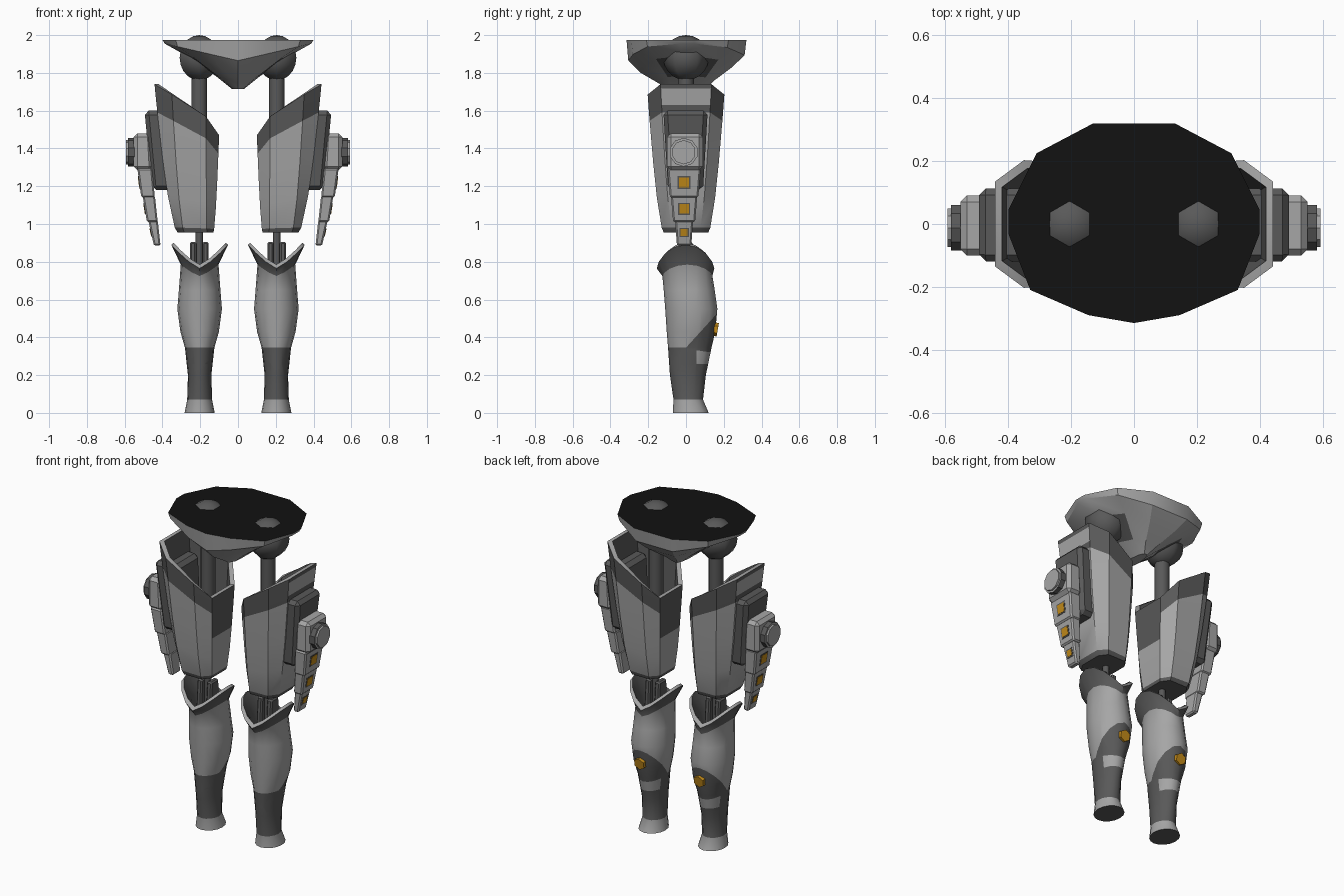
import bpy, bmesh, math
from mathutils import Vector, Matrix

if "Cube" in bpy.data.objects:
    bpy.data.objects.remove(bpy.data.objects["Cube"])


def material(name, rgb):
    m = bpy.data.materials.new(name)
    m.diffuse_color = (*rgb, 1)
    m.use_nodes = True
    m.node_tree.nodes["Principled BSDF"].inputs["Base Color"].default_value = m.diffuse_color
    return m


MATS = [material("light grey", (0.38, 0.38, 0.38)), material("dark grey", (0.10, 0.10, 0.10)),
        material("black", (0.006, 0.006, 0.006)), material("orange", (0.55, 0.26, 0.01))]
LIGHT, DARK, BLACK, ORANGE = range(4)


def finish(name, bm, mirror=True, angle=35):
    """Turn a bmesh into a shaded object, optionally mirrored across x."""
    bmesh.ops.recalc_face_normals(bm, faces=bm.faces[:])
    me = bpy.data.meshes.new(name)
    bm.to_mesh(me)
    bm.free()
    for m in MATS:
        me.materials.append(m)
    ob = bpy.data.objects.new(name, me)
    bpy.context.collection.objects.link(ob)
    bpy.ops.object.select_all(action='DESELECT')
    ob.select_set(True)
    bpy.context.view_layer.objects.active = ob
    bpy.ops.object.shade_smooth_by_angle(angle=math.radians(angle))
    if mirror:
        ob.modifiers.new("mirror", 'MIRROR').use_mirror_merge = False
    return ob


def loft(rings, colours, caps=(DARK, DARK)):
    """Skin rings of equal length; colours[i] paints band i."""
    bm = bmesh.new()
    vs = [[bm.verts.new(p) for p in r] for r in rings]
    n = len(rings[0])
    for i, c in enumerate(colours):
        for j in range(n):
            k = (j + 1) % n
            bm.faces.new((vs[i][j], vs[i][k], vs[i + 1][k], vs[i + 1][j])).material_index = c
    bm.faces.new(vs[0]).material_index = caps[0]
    bm.faces.new(vs[-1]).material_index = caps[1]
    return bm


def cylinder(name, r, p, q, sides=12, mat=DARK, cap=None):
    p, q = Vector(p), Vector(q)
    bm = bmesh.new()
    rot = (q - p).to_track_quat('Z', 'Y').to_matrix().to_4x4()
    bmesh.ops.create_cone(bm, cap_ends=True, segments=sides, radius1=r, radius2=r,
                          depth=(q - p).length, matrix=Matrix.Translation((p + q) / 2) @ rot)
    for f in bm.faces:
        f.material_index = cap if cap is not None and len(f.verts) > 4 else mat
    return finish(name, bm)


def block(name, top, bottom, mat, bevel=0.012):
    """Tapered block: top and bottom are (z, x0, x1, y0, y1)."""
    rings = [[(x0, y0, z), (x1, y0, z), (x1, y1, z), (x0, y1, z)]
             for z, x0, x1, y0, y1 in (bottom, top)]
    bm = loft(rings, [mat], (mat, mat))
    if bevel:
        bmesh.ops.bevel(bm, geom=bm.edges[:], offset=bevel, segments=1, affect='EDGES')
    for f in bm.faces:
        f.material_index = mat
    return finish(name, bm, angle=25)


# Pelvis: shallow bowl narrowing to a central keel
half = [(0.145, -0.29), (0.33, -0.21), (0.40, -0.03), (0.40, 0.045), (0.31, 0.225), (0.13, 0.32)]
outline = [(0, -0.315)] + half + [(-x, y) for x, y in reversed(half)]
rings = []
for sx, sy, z, lift in ((1, 1, 1.975, 0), (0.97, 0.97, 1.865, 0.09), (0.68, 0.76, 1.80, 0.09),
                        (0.30, 0.46, 1.745, 0.04), (0.08, 0.32, 1.715, 0)):
    rings.append([(x * sx, y * sy, z + lift * min(1, abs(x) / 0.4)) for x, y in outline])
bm = loft(rings, [LIGHT] * 4, (BLACK, LIGHT))
for f in bm.faces:
    c = f.calc_center_median()
    if c.z < 1.87 and abs(c.x) > 0.14 and abs(c.y) < 0.12:
        f.material_index = DARK
finish("pelvis", bm, mirror=False, angle=30)

# Hip balls, struts and knee forks
bm = bmesh.new()
bmesh.ops.create_uvsphere(bm, u_segments=6, v_segments=10, radius=0.12,
                          matrix=Matrix.Translation((0.205, 0, 1.88)))
for f in bm.faces:
    f.material_index = DARK
finish("hip_ball", bm, angle=65)
cylinder("thigh_strut", 0.042, (0.205, 0, 1.80), (0.205, 0, 0.98))
cylinder("knee_strut", 0.019, (0.205, 0, 1.0), (0.205, 0, 0.70))
for i, x in enumerate((0.172, 0.238)):
    block(f"knee_fork_{i}", (0.905, x - 0.017, x + 0.017, -0.035, 0.035),
          (0.70, x - 0.017, x + 0.017, -0.05, 0.05), DARK, 0.008)

# Thigh armour: octagonal tapered shell with a slanted rim
upper = [(0.442, 0.135, 1.74), (0.35, 0.203, 1.685), (0.17, 0.19, 1.57), (0.10, 0.11, 1.47)]
lower = [(0.32, 0.07), (0.285, 0.118), (0.165, 0.118), (0.13, 0.07)]


def thigh_ring(t, inset=1.0, base=0.955):
    s = t ** 0.62
    side = []
    for (ux, uy, uz), (lx, ly) in zip(upper, lower):
        x, y = lx + (ux - lx) * s, ly + (uy - ly) * s
        mid = 0.225 + 0.046 * s
        side.append((mid + (x - mid) * inset, y * inset, base + (uz - base) * t))
    return side + [(x, -y, z) for x, y, z in reversed(side)]


levels = [0, 0.035, 0.25, 0.5, 0.81, 0.86, 0.97, 1]
rings = [thigh_ring(0, 0.9)] + [thigh_ring(t) for t in levels]
rings += [thigh_ring(1, 0.87), thigh_ring(0.6, 0.85), thigh_ring(0.15, 0.8)]
bm = loft(rings, [DARK, DARK, LIGHT, LIGHT, LIGHT, DARK, DARK, DARK, LIGHT, DARK, DARK])
for i, f in enumerate(bm.faces):
    band, side = divmod(i, 8)
    if band == 6 and side == 7:        # outer badge panel in the trim
        f.material_index = LIGHT
    if band == 4 and side == 3:        # dark patch on the inner side
        f.material_index = DARK
finish("thigh_armour", bm)

# Side pack, its mount and round cap
block("pack_mount", (1.60, 0.34, 0.495, -0.12, 0.115), (1.18, 0.30, 0.455, -0.095, 0.09), DARK, 0.022)
block("pack_body", (1.48, 0.46, 0.552, -0.10, 0.09), (1.285, 0.45, 0.552, -0.10, 0.09), LIGHT, 0.02)
cylinder("pack_cap", 0.076, (0.54, -0.012, 1.38), (0.582, -0.012, 1.38), 10, DARK, LIGHT)
cylinder("pack_cap_face", 0.064, (0.57, -0.012, 1.38), (0.593, -0.012, 1.38), 10, LIGHT)

# Hanging segments, each with a small lamp
for i, (z1, z0, xo1, xo0, xi, w1, w0, lz, lw) in enumerate((
        (1.295, 1.14, 0.533, 0.512, 0.455, 0.088, 0.075, 1.22, 0.027),
        (1.15, 1.01, 0.505, 0.482, 0.44, 0.07, 0.058, 1.08, 0.025),
        (1.02, 0.885, 0.475, 0.445, 0.425, 0.048, 0.038, 0.955, 0.018))):
    y = -0.01
    block(f"pack_segment_{i}", (z1, xi, xo1, y - w1, y + w1),
          (z0, xi - 0.015, xo0, y - w0, y + w0), LIGHT, 0.008)

    def face_x(z):
        return xo0 + (xo1 - xo0) * (z - z0) / (z1 - z0)
    for part, g, out, mat in (("frame", 0.007, 0.002, DARK), ("lamp", 0, 0.004, ORANGE)):
        h = lw + g
        a, b = face_x(lz + h) + out, face_x(lz - h) + out
        block(f"segment_{part}_{i}", (lz + h, a - 0.006, a, y - h, y + h),
              (lz - h, b - 0.006, b, y - h, y + h), mat, 0)

# Shin: rounded calf with a flared, V-cut collar
N = 16


def shin_ring(z, hx, y0, y1, lift=0.0):
    pts = []
    for j in range(N):
        a = 2 * math.pi * j / N
        c, s = math.cos(a), math.sin(a)
        pts.append((0.203 + hx * c, (y0 + y1) / 2 + (y1 - y0) / 2 * s, z + lift * abs(c) ** 1.3))
    return pts


profile = [(0, 0.08, -0.07, 0.12), (0.07, 0.066, -0.066, 0.09), (0.20, 0.062, -0.085, 0.105),
           (0.345, 0.078, -0.095, 0.135), (0.43, 0.102, -0.102, 0.155), (0.55, 0.118, -0.11, 0.166),
           (0.65, 0.110, -0.118, 0.152), (0.725, 0.10, -0.125, 0.14, 0.06),
           (0.765, 0.15, -0.155, 0.15, 0.125), (0.785, 0.138, -0.135, 0.13, 0.115),
           (0.75, 0.09, -0.11, 0.115, 0.04), (0.66, 0.085, -0.09, 0.10)]
bm = loft([shin_ring(*p) for p in profile],
          [LIGHT, DARK, DARK] + [LIGHT] * 4 + [DARK, LIGHT, DARK, DARK])
# Cut the painted boundaries, then colour by height and depth
for co, no in (((0, 0, 0.26), (0, 0, 1)), ((0, 0, 0.34), (0, 0.15, 1)),
               ((0, 0, 0.345), (0, -1.1, 1)), ((0, 0.055, 0), (0, 1, 0))):
    low = [f for f in bm.faces if 0.06 < f.calc_center_median().z < 0.64 and len(f.verts) < N]
    geom = low + list({e for f in low for e in f.edges}) + list({v for f in low for v in f.verts})
    bmesh.ops.bisect_plane(bm, geom=geom, plane_co=co, plane_no=no)
for f in bm.faces:
    c = f.calc_center_median()
    if 0.07 < c.z < 0.64 and len(f.verts) < N:
        below = c.z < 0.345 + 1.1 * max(0, c.y)
        patch = c.y > 0.055 and 0.26 < c.z < 0.34 - 0.15 * c.y
        f.material_index = DARK if below and not patch else LIGHT
finish("shin", bm)

# Calf lamp
cylinder("calf_lamp", 0.036, (0.203, 0.14, 0.445), (0.203, 0.168, 0.44), 6, ORANGE)
